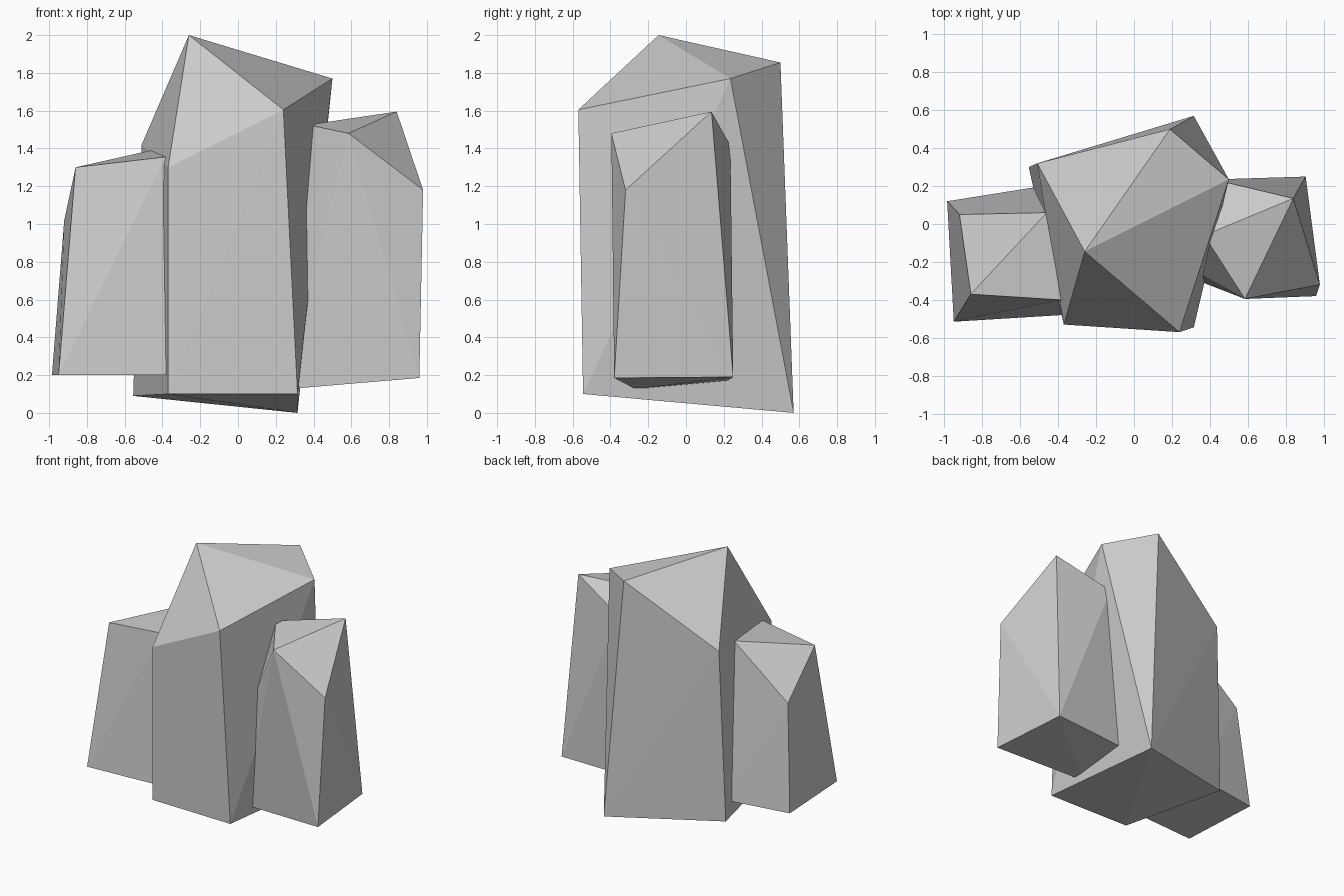
import bpy, bmesh, math


def rock(name, corners):
    """Faceted rock: convex solid spanned by a few corner points."""
    bm = bmesh.new()
    for c in corners:
        bm.verts.new(c)
    hull = bmesh.ops.convex_hull(bm, input=bm.verts[:])
    loose = [v for v in bm.verts if not v.link_faces]
    bmesh.ops.delete(bm, geom=loose, context='VERTS')
    bmesh.ops.dissolve_limit(bm, angle_limit=math.radians(1),
                             verts=bm.verts[:], edges=bm.edges[:])
    bmesh.ops.recalc_face_normals(bm, faces=bm.faces[:])
    mesh = bpy.data.meshes.new(name)
    bm.to_mesh(mesh)
    bm.free()
    obj = bpy.data.objects.new(name, mesh)
    bpy.context.collection.objects.link(obj)
    return obj


# tall middle rock: base corners, then crown
rock("center_rock", [
    (-0.37, -0.53, 0.10), (0.315, -0.545, 0.10), (0.315, 0.57, 0.0), (-0.555, 0.30, 0.09),
    (-0.37, -0.53, 1.30), (0.24, -0.57, 1.605), (0.50, 0.235, 1.77),
    (0.19, 0.50, 1.855), (-0.51, 0.32, 1.42), (-0.26, -0.145, 2.0)])

# low rock on the left
rock("left_rock", [
    (-0.985, 0.12, 0.20), (-0.95, -0.515, 0.20), (-0.38, -0.48, 0.20), (-0.42, 0.21, 0.20),
    (-0.86, -0.37, 1.30), (-0.385, -0.40, 1.355), (-0.46, 0.06, 1.39), (-0.92, 0.05, 1.02)])

# rock on the right, its inner corners sunk into the middle rock
rock("right_rock", [
    (0.96, -0.38, 0.185), (0.905, 0.25, 0.19), (0.30, 0.22, 0.17), (0.25, -0.265, 0.125),
    (0.585, -0.395, 1.48), (0.98, -0.32, 1.18), (0.84, 0.135, 1.595),
    (0.42, 0.235, 1.415), (0.37, -0.06, 1.525), (0.34, -0.26, 1.04)])
